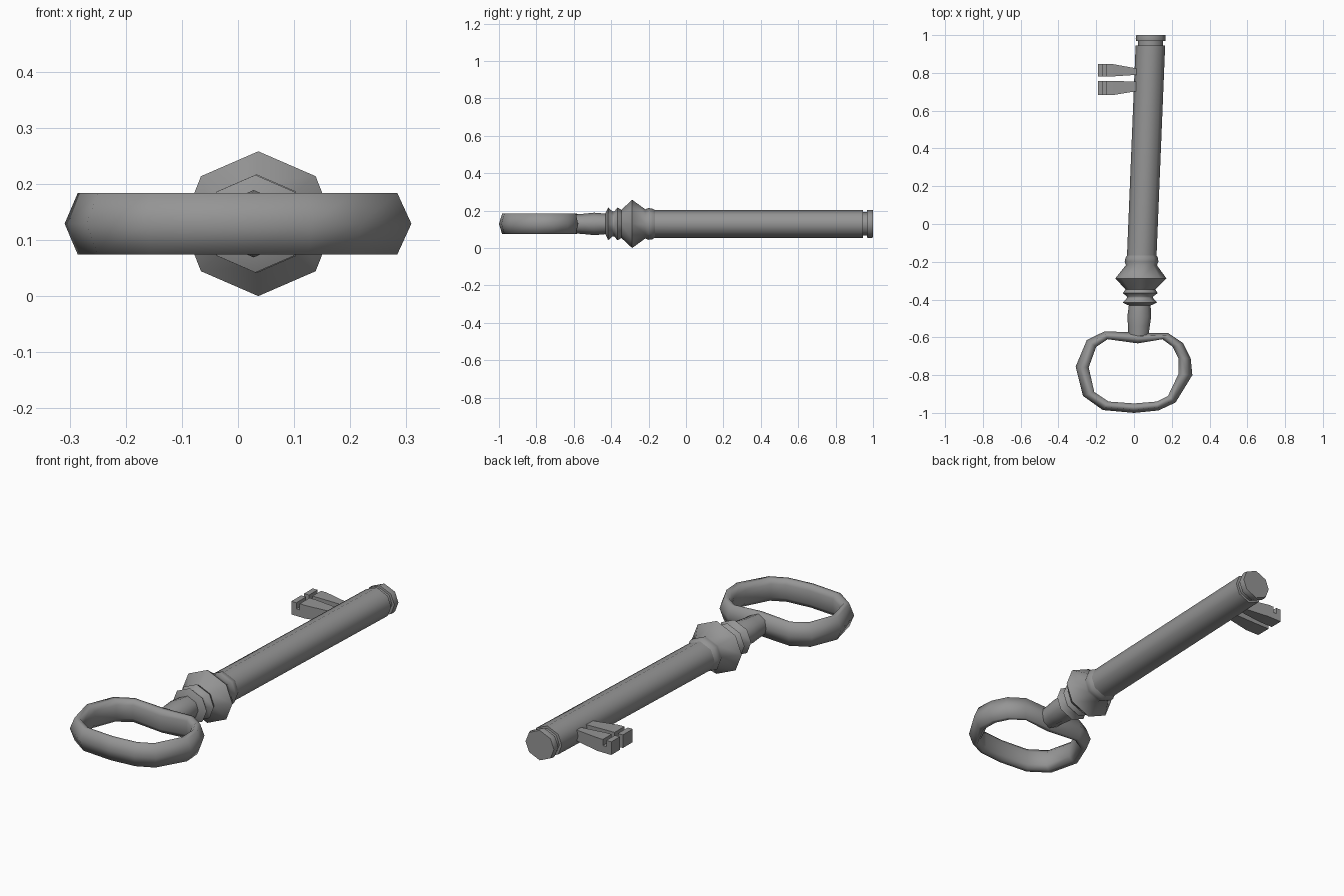
import bpy, bmesh
from math import cos, sin, radians

if "Cube" in bpy.data.objects:
    bpy.data.objects.remove(bpy.data.objects["Cube"])

ZC = 0.129  # height of the key's axis

# Dark grey metal
metal = bpy.data.materials.new("dark_metal")
metal.diffuse_color = (0.3, 0.3, 0.3, 1)
metal.use_nodes = True
metal.node_tree.nodes["Principled BSDF"].inputs["Base Color"].default_value = metal.diffuse_color


def axis_x(y):
    """The shank leans slightly sideways along its length."""
    return 0.048 + 0.041 * y


def loft(name, rings, closed=False):
    """Skin a list of equal-sided rings; cap the ends or close the loop."""
    bm = bmesh.new()
    vs = [[bm.verts.new(p) for p in r] for r in rings]
    n, m = len(vs), len(vs[0])
    for i in range(n if closed else n - 1):
        a, b = vs[i], vs[(i + 1) % n]
        for j in range(m):
            k = (j + 1) % m
            bm.faces.new((a[j], a[k], b[k], b[j]))
    if not closed:
        bm.faces.new(vs[0])
        bm.faces.new(vs[-1])
    bmesh.ops.recalc_face_normals(bm, faces=bm.faces)
    me = bpy.data.meshes.new(name)
    bm.to_mesh(me)
    bm.free()
    me.materials.append(metal)
    ob = bpy.data.objects.new(name, me)
    bpy.context.collection.objects.link(ob)
    return ob


def smooth(ob, angle):
    bpy.ops.object.select_all(action='DESELECT')
    ob.select_set(True)
    bpy.context.view_layer.objects.active = ob
    bpy.ops.object.shade_smooth_by_angle(angle=radians(angle))


def turned(name, profile):
    """Eight-sided turned part along the shank, profile = (y, radius)."""
    angles = [radians(a) for a in (0, 49, 90, 131, 180, 229, 270, 311)]
    rings = [[(axis_x(y) + 1.05 * r * sin(a), y, ZC + r * cos(a)) for a in angles]
             for y, r in profile]
    smooth(loft(name, rings), 58)


# Turned parts: neck, collar rings with bulge, shank, end cap
turned("neck", [(-0.60, 0.050), (-0.54, 0.055), (-0.49, 0.060), (-0.42, 0.054)])
turned("collar", [(-0.432, 0.054), (-0.416, 0.087), (-0.392, 0.066), (-0.384, 0.066),
                  (-0.366, 0.088), (-0.346, 0.075), (-0.288, 0.129), (-0.218, 0.078),
                  (-0.200, 0.085), (-0.180, 0.082), (-0.160, 0.071)])
turned("shank", [(-0.17, 0.0745), (0.945, 0.0745), (0.946, 0.063), (0.968, 0.063),
                 (0.969, 0.074), (0.985, 0.0755), (1.0, 0.073)])

# Bow: rounded oval band, outer and inner outlines
outer = [(-.155, -.568), (-.25, -.615), (-.309, -.755), (-.27, -.91), (-.165, -.985),
         (0, -1.0), (.13, -.987), (.22, -.945), (.309, -.80), (.30, -.71),
         (.26, -.63), (.18, -.577), (.02, -.575)]
inner = [(-.14, -.61), (-.20, -.65), (-.24, -.76), (-.21, -.89), (-.135, -.94),
         (0, -.95), (.12, -.94), (.18, -.91), (.235, -.795), (.235, -.71),
         (.205, -.65), (.15, -.61), (.02, -.632)]
section = [(0, 0), (.34, .055), (.72, .055), (1, .033), (1, -.033), (.72, -.055), (.34, -.055)]
bow = [[(o[0] + (i[0] - o[0]) * t, o[1] + (i[1] - o[1]) * t, ZC + z) for t, z in section]
       for o, i in zip(outer, inner)]
smooth(loft("bow", bow, closed=True), 80)

# Bit: two flaring prongs with a notch across the top near the tip
side = [(.05, .105), (-.115, .098), (-.19, .098), (-.19, .162), (-.163, .162),
        (-.163, .132), (-.145, .132), (-.145, .162), (-.115, .162), (.05, .155)]


def prong(name, root, tip):
    def y_at(x, k):
        f = min(1, (.05 - x) / .165)
        return root[k] + (tip[k] - root[k]) * f
    loft(name, [[(x, y_at(x, k), z) for x, z in side] for k in (0, 1)])


prong("bit_prong_outer", (.792, .817), (.781, .847))
prong("bit_prong_inner", (.709, .752), (.682, .758))
